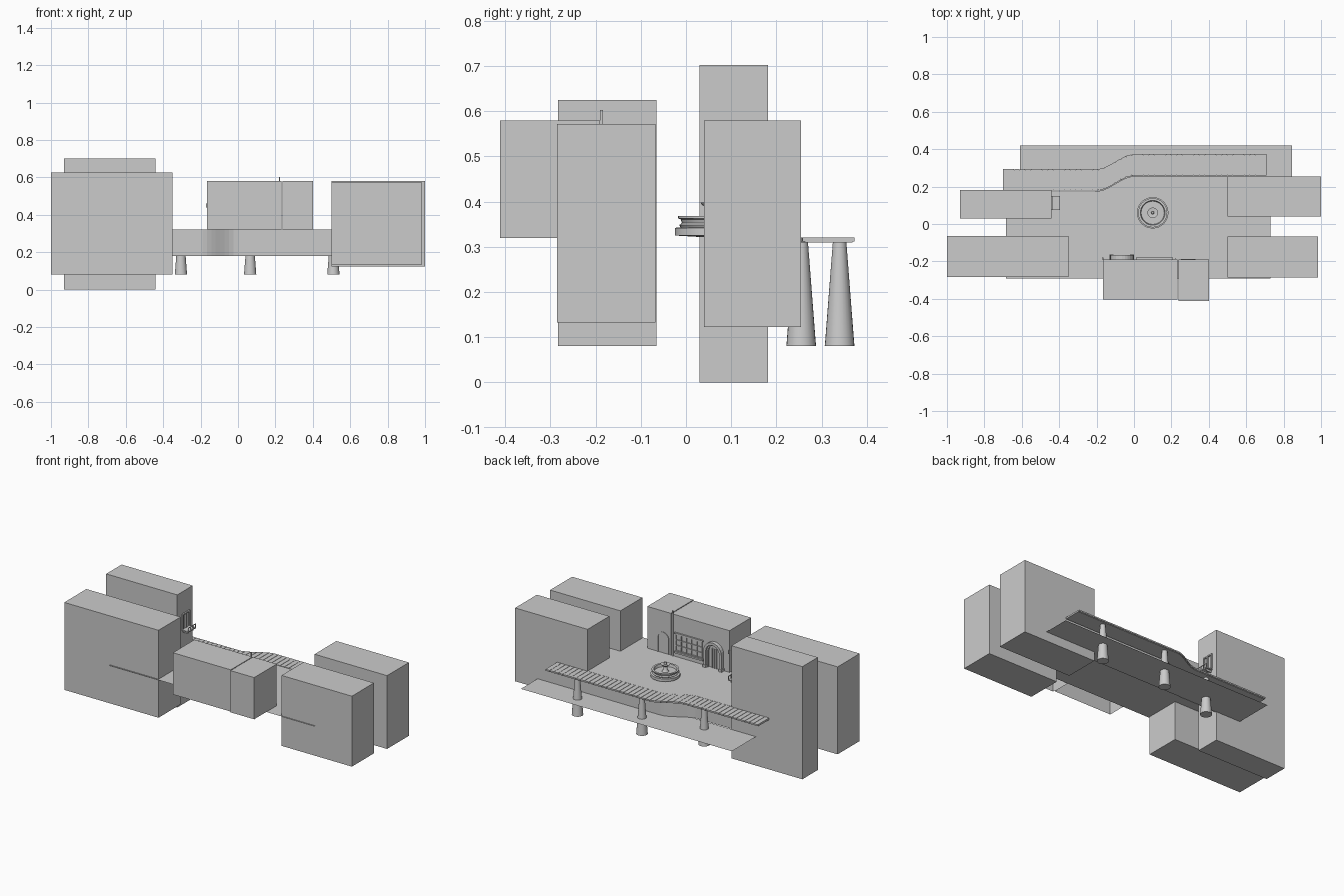
import bpy, bmesh, math
from mathutils import Matrix, Vector

if "Cube" in bpy.data.objects:
    bpy.data.objects.remove(bpy.data.objects["Cube"])

FLOOR = 0.32     # plaza level
WATER = 0.18     # canal level
WALL = -0.19     # shop facade plane


def finish(name, bm):
    bmesh.ops.recalc_face_normals(bm, faces=bm.faces)
    me = bpy.data.meshes.new(name)
    bm.to_mesh(me)
    bm.free()
    ob = bpy.data.objects.new(name, me)
    bpy.context.collection.objects.link(ob)
    return ob


def add_box(bm, x, y, z):
    size = Vector((x[1] - x[0], y[1] - y[0], z[1] - z[0]))
    mid = Vector((sum(x) / 2, sum(y) / 2, sum(z) / 2))
    mat = Matrix.Translation(mid) @ Matrix.Diagonal((*size, 1))
    return bmesh.ops.create_cube(bm, size=1, matrix=mat)['verts']


def boxes(name, *specs):
    bm = bmesh.new()
    for s in specs:
        add_box(bm, *s)
    return finish(name, bm)


def open_box(name, x, y, z):
    bm = bmesh.new()
    add_box(bm, x, y, z)
    low = min(bm.faces, key=lambda f: f.calc_center_median().z)
    bmesh.ops.delete(bm, geom=[low], context='FACES_ONLY')
    return finish(name, bm)


def lathe(name, profile, x, y, steps=32):
    bm = bmesh.new()
    vs = [bm.verts.new((x + r, y, z)) for r, z in profile]
    es = [bm.edges.new(p) for p in zip(vs, vs[1:])]
    bmesh.ops.spin(bm, geom=vs + es, cent=(x, y, 0), axis=(0, 0, 1),
                   angle=math.tau, steps=steps)
    bmesh.ops.remove_doubles(bm, verts=bm.verts, dist=1e-5)
    for f in bm.faces:
        f.smooth = True
    ob = finish(name, bm)
    bpy.context.view_layer.objects.active = ob
    ob.select_set(True)
    bpy.ops.object.shade_smooth_by_angle(angle=math.radians(35))
    ob.select_set(False)
    return ob


def arch(name, x, half, height, trim, depth):
    # Round-headed frame standing on the plaza, projecting from the facade
    def outline(r):
        zc = FLOOR + height - half
        return [(x - r, FLOOR)] + [(x - r * math.cos(a), zc + r * math.sin(a))
                for a in (math.pi * i / 12 for i in range(13))] + [(x + r, FLOOR)]
    bm = bmesh.new()
    rings = [[bm.verts.new((px, WALL, pz)) for px, pz in outline(r)]
             for r in (half, half - trim)]
    o, i = rings
    fs = [bm.faces.new((o[k], o[k + 1], i[k + 1], i[k])) for k in range(len(o) - 1)]
    ex = bmesh.ops.extrude_face_region(bm, geom=fs)['geom']
    bmesh.ops.translate(bm, vec=(0, depth, 0),
                        verts=[v for v in ex if isinstance(v, bmesh.types.BMVert)])
    return finish(name, bm)


def bank(x):
    # Outer edge of the boardwalk: straight, S-bend, straight
    t = min(max((x + 0.2) / 0.2, 0), 1)
    return 0.293 + 0.08 * t * t * (3 - 2 * t)


# Surrounding city blocks
boxes("block_front_left", ((-1, -0.35), (-0.283, -0.065), (0.08, 0.625)))
boxes("block_back_left", ((-0.93, -0.44), (0.03, 0.182), (0, 0.702)))
boxes("block_front_right", ((0.5, 0.985), (-0.285, -0.068), (0.133, 0.572)))
boxes("block_back_right", ((0.5, 1), (0.04, 0.255), (0.123, 0.58)))

# Shop buildings, open underneath
open_box("shop_main", (-0.167, 0.232), (-0.403, WALL), (FLOOR, 0.58))
open_box("shop_side", (0.237, 0.4), (-0.412, WALL), (FLOOR, 0.58))

# Plaza sheet and quay wall following the bank
xs = [-0.685 + 1.415 * i / 60 for i in range(61)]
bm = bmesh.new()
rows = [[bm.verts.new((x, y, z)) for x in xs for y in [f(x)]] for f, z in (
    (lambda x: -0.292, FLOOR), (lambda x: bank(x) - 0.118, FLOOR),
    (lambda x: bank(x) - 0.118, WATER))]
for a, b in zip(rows, rows[1:]):
    for k in range(60):
        bm.faces.new((a[k], a[k + 1], b[k + 1], b[k]))
finish("plaza_and_quay_wall", bm)

# Canal surface
bm = bmesh.new()
bm.faces.new([bm.verts.new((x, y, WATER)) for x, y in
              ((-0.61, 0.18), (0.845, 0.18), (0.845, 0.42), (-0.61, 0.42))])
finish("canal_water", bm)

# Boardwalk planks
bm = bmesh.new()
n = 47
pitch = 1.41 / n
for i in range(n):
    x0 = -0.7 + i * pitch
    vs = add_box(bm, (x0, x0 + pitch * 0.93), (-0.115, 0), (0.312, 0.321))
    for v in vs:
        v.co.y += bank(v.co.x)
finish("boardwalk_planks", bm)

# Support beam below the planks
bm = bmesh.new()
for i in range(n):
    x0 = -0.7 + i * pitch
    for v in add_box(bm, (x0, x0 + pitch), (-0.11, -0.005), (0.309, 0.313)):
        v.co.y += bank(v.co.x)
finish("boardwalk_bed", bm)

# Tapered piers
for i, (x, y) in enumerate(((-0.305, 0.255), (0.065, 0.34), (0.51, 0.34))):
    lathe(f"pier_{i + 1}", [(0, 0.08), (0.033, 0.08), (0.032, 0.09),
                            (0.015, 0.31), (0, 0.31)], x, y, 24)

# Fountain
lathe("fountain", [(0, FLOOR), (0.084, 0.325), (0.084, 0.342), (0.072, 0.343),
                   (0.075, 0.348), (0.069, 0.353), (0.072, 0.361), (0.078, 0.363),
                   (0.078, 0.368), (0.066, 0.368), (0.062, 0.352), (0.02, 0.352),
                   (0.013, 0.362), (0.01, 0.383), (0.026, 0.394), (0.028, 0.398),
                   (0.008, 0.396), (0.006, 0.41), (0, 0.415)], 0.1, 0.06)

# Arched side doorway and projecting main entrance
arch("side_doorway", 0.29, 0.04, 0.13, 0.006, 0.004)
arch("entrance_arch", -0.065, 0.062, 0.165, 0.016, 0.024)
arch("entrance_inner_arch", -0.065, 0.046, 0.149, 0.008, 0.01)
boxes("entrance_door_bars", *[((x - 0.002, x + 0.002), (WALL, WALL + 0.006), (FLOOR, 0.44))
                              for x in (-0.08, -0.065, -0.05)])
boxes("entrance_column_bases", *[((x - 0.011, x + 0.011), (WALL, WALL + 0.026), (FLOOR, 0.335))
                                 for x in (-0.12, -0.01)])

# Shop window with grid, sill and lintel
bars = [((x - 0.002, x + 0.002), (WALL, WALL + 0.006), (0.36, 0.46))
        for x in [0.02 + 0.036 * i for i in range(6)]]
bars += [((0.018, 0.202), (WALL, WALL + 0.006), (z - 0.002, z + 0.002))
         for z in (0.36, 0.393, 0.427, 0.46)]
boxes("shop_window", *bars)
boxes("window_sill_and_lintel", ((0.012, 0.208), (WALL, WALL + 0.01), (0.345, 0.355)),
      ((0.012, 0.208), (WALL, WALL + 0.01), (0.464, 0.472)))

# Drain pipe and small wall lamp
boxes("drain_pipe", ((0.219, 0.225), (WALL, WALL + 0.006), (FLOOR, 0.603)))
boxes("wall_lamp", ((-0.171, -0.164), (WALL, WALL + 0.012), (0.44, 0.46)))

# Balcony window on the back-left block
boxes("balcony_window", *[((-0.44, -0.432), (y - 0.004, y + 0.004), (0.47, 0.565))
                          for y in (0.08, 0.112, 0.145)],
      ((-0.44, -0.432), (0.076, 0.149), (0.557, 0.565)))
boxes("balcony", ((-0.44, -0.396), (0.075, 0.15), (0.46, 0.467)),
      ((-0.399, -0.396), (0.075, 0.15), (0.485, 0.489)),
      *[((-0.399, -0.396), (y, y + 0.003), (0.467, 0.485)) for y in (0.075, 0.1, 0.123, 0.147)],
      *[((-0.44, -0.405), (y, y + 0.006), (0.448, 0.46)) for y in (0.085, 0.134)])
